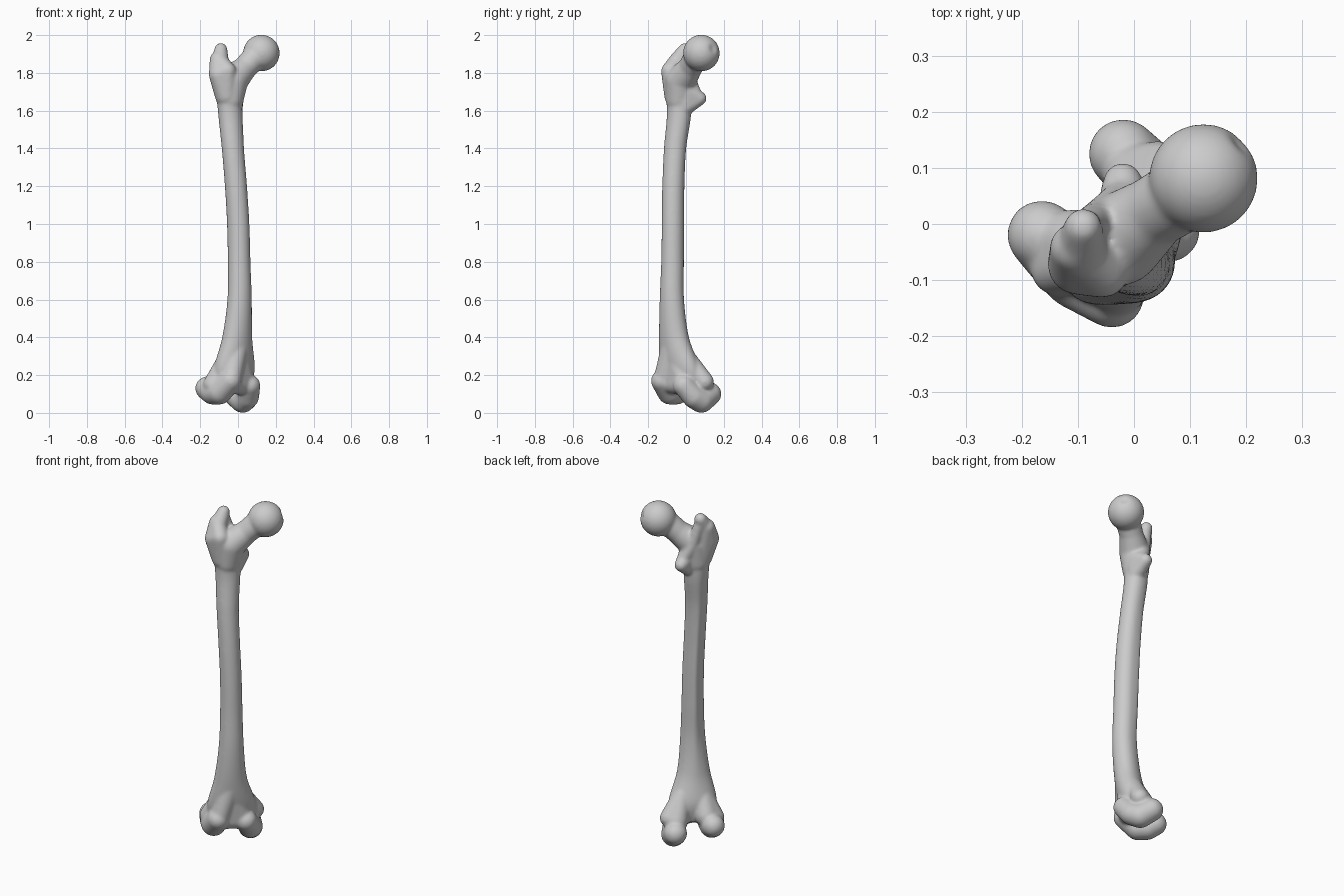
import bpy, bmesh, math
from mathutils import Matrix, Vector

cube = bpy.data.objects.get("Cube")
if cube:
    bpy.data.objects.remove(cube, do_unlink=True)

# One flat colour for the whole bone
mat = bpy.data.materials.new("bone_grey")
mat.use_nodes = True
colour = (0.6, 0.6, 0.6, 1)
mat.diffuse_color = colour
bsdf = next(n for n in mat.node_tree.nodes if n.type == 'BSDF_PRINCIPLED')
bsdf.inputs["Base Color"].default_value = colour

# Unit ball whose points are reused by every hull
ball = bmesh.new()
bmesh.ops.create_icosphere(ball, subdivisions=4, radius=1)
BALL = [v.co.copy() for v in ball.verts]
ball.free()

bm = bmesh.new()


def hull(*balls):
    """Convex skin around balls given as (sideways, back, up, radius)."""
    part = bmesh.new()
    for x, y, z, r in balls:
        for co in BALL:
            part.verts.new(Vector((x, y, z)) + co * (r + 0.002))
    res = bmesh.ops.convex_hull(part, input=part.verts)
    loose = {g for g in res["geom_interior"] + res["geom_unused"]
             if isinstance(g, bmesh.types.BMVert)}
    bmesh.ops.delete(part, geom=list(loose), context='VERTS')
    mesh = bpy.data.meshes.new("part")
    part.to_mesh(mesh)
    part.free()
    bm.from_mesh(mesh)
    bpy.data.meshes.remove(mesh)


def chain(*balls):
    for a, b in zip(balls, balls[1:]):
        hull(a, b)


def spline(p, t):
    """Smooth curve through the rows of p, t from 0 to 1."""
    s = t * (len(p) - 1)
    i = min(int(s), len(p) - 2)
    f = s - i
    a, b, c, d = (p[min(max(i + k, 0), len(p) - 1)] for k in (-1, 0, 1, 2))
    return [q1 + 0.5 * f * (q2 - q0 + f * (2 * q0 - 5 * q1 + 4 * q2 - q3
            + f * (3 * (q1 - q2) + q3 - q0)))
            for q0, q1, q2, q3 in zip(a, b, c, d)]


# Head, with its small pit, then the neck
head = Vector((0.145, -0.03, 1.905))
hull((*head, 0.095))
pit = head + Vector((0.95, -0.03, 0.25)).normalized() * 0.097
for v in bm.verts:
    near = 1 - (v.co - pit).length / 0.03
    if near > 0:
        v.co += (head - v.co) * 0.15 * near
chain((0.12, -0.03, 1.9, 0.066), (0.04, -0.01, 1.825, 0.062),
      (-0.04, 0, 1.76, 0.08), (-0.055, 0.005, 1.66, 0.07))

# Greater trochanter, its tip and front face
hull((-0.105, 0.045, 1.87, 0.042), (-0.122, 0.02, 1.79, 0.052),
     (-0.1, -0.02, 1.81, 0.045), (-0.08, 0.005, 1.68, 0.06))
chain((-0.068, 0.06, 1.925, 0.032), (-0.1, 0.035, 1.86, 0.045))

# Crest down to the lesser trochanter
chain((-0.065, 0.058, 1.9, 0.028), (-0.03, 0.05, 1.78, 0.032),
      (0.02, 0.045, 1.69, 0.034))
hull((0.038, 0.066, 1.665, 0.034), (-0.01, 0.015, 1.7, 0.05),
     (-0.02, 0.01, 1.62, 0.045))

# Bowed shaft with a ridge along the back: (sideways, back, up, half sizes)
rings = [
    (-0.07, 0.004, 1.8, 0.075, 0.065),
    (-0.055, 0.004, 1.6, 0.068, 0.062),
    (-0.06, -0.022, 1.4, 0.06, 0.058),
    (-0.055, -0.04, 1.2, 0.058, 0.059),
    (-0.048, -0.05, 1.0, 0.058, 0.06),
    (-0.046, -0.055, 0.8, 0.06, 0.06),
    (-0.047, -0.059, 0.6, 0.067, 0.062),
    (-0.048, -0.042, 0.4, 0.088, 0.07),
    (-0.038, -0.012, 0.24, 0.13, 0.078),
    (-0.03, 0, 0.13, 0.12, 0.05)]
SIDES, STEPS = 48, 80
loops = []
for k in range(STEPS + 1):
    x, y, z, rx, ry = spline(rings, k / STEPS)
    ridge = 0.014 * max(0, math.sin(math.pi * (z - 0.3) / 1.4))
    loop = []
    for j in range(SIDES):
        a = math.tau * j / SIDES
        back = max(0, math.sin(a)) ** 12 * ridge
        loop.append(bm.verts.new((x + rx * math.cos(a),
                                  y + ry * math.sin(a) + back, z)))
    loops.append(loop)
for lo, hi in zip(loops, loops[1:]):
    for j in range(SIDES):
        n = (j + 1) % SIDES
        bm.faces.new((lo[j], lo[n], hi[n], hi[j]))
bm.faces.new(loops[0])
bm.faces.new(loops[-1])

# Outer condyle, curling from front to back, with its side bump
chain((-0.118, -0.062, 0.17, 0.056), (-0.13, 0.01, 0.112, 0.066),
      (-0.13, 0.06, 0.11, 0.064), (-0.13, 0.102, 0.13, 0.06))
hull((-0.152, 0.04, 0.15, 0.047), (-0.09, 0, 0.27, 0.05),
     (-0.1, 0.05, 0.17, 0.06))

# Inner condyle, reaching lower
chain((0.035, -0.05, 0.145, 0.056), (0.065, -0.005, 0.085, 0.06),
      (0.075, 0.04, 0.066, 0.064), (0.075, 0.102, 0.1, 0.06))
hull((0.1, 0.04, 0.165, 0.047), (0.02, 0, 0.28, 0.045),
     (0.06, 0.05, 0.15, 0.06))

# Shallow groove between the condyles at the front, and its rise to the shaft
hull((-0.1, -0.035, 0.16, 0.055), (0.02, -0.03, 0.15, 0.055),
     (-0.045, -0.03, 0.3, 0.065))
hull((-0.105, -0.06, 0.19, 0.05), (-0.05, -0.045, 0.36, 0.06))

# Turn the bone to its resting angle and fuse all parts into one skin
bmesh.ops.recalc_face_normals(bm, faces=bm.faces)
bmesh.ops.transform(bm, matrix=Matrix.Rotation(math.radians(45), 4, 'Z'),
                    verts=bm.verts)
mesh = bpy.data.meshes.new("thigh_bone")
bm.to_mesh(mesh)
bm.free()
mesh.materials.append(mat)
bone = bpy.data.objects.new("thigh_bone", mesh)
bpy.context.collection.objects.link(bone)

fuse = bone.modifiers.new("fuse", 'REMESH')
fuse.mode = 'VOXEL'
fuse.voxel_size = 0.007
fuse.use_smooth_shade = True
soften = bone.modifiers.new("soften", 'SMOOTH')
soften.factor = 0.5
soften.iterations = 14
